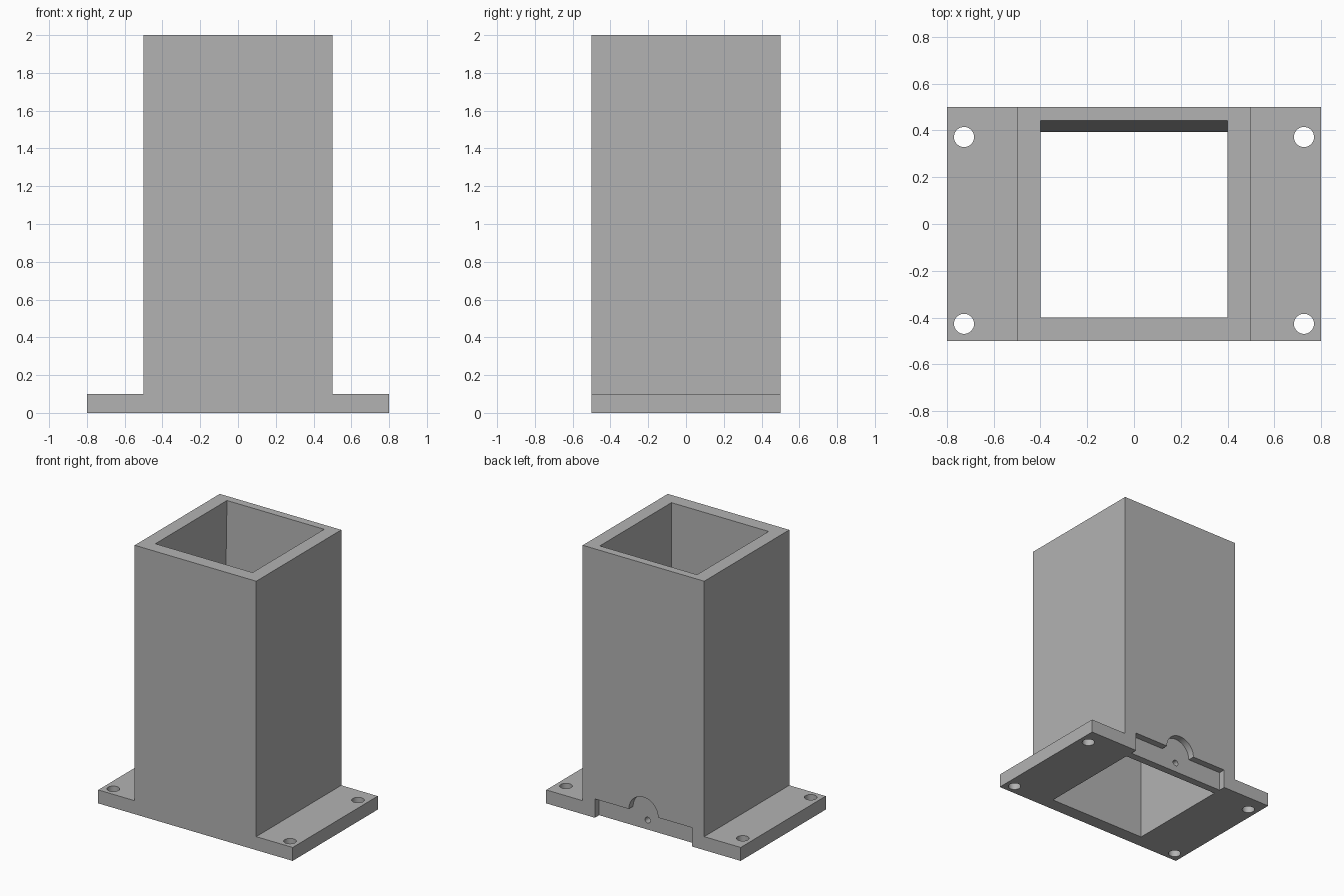
import bpy
import bmesh
from math import cos, sin, pi, radians
from mathutils import Vector

default_cube = bpy.data.objects.get("Cube")
if default_cube:
    bpy.data.objects.remove(default_cube, do_unlink=True)

grey = bpy.data.materials.new("plain_grey")
grey.use_nodes = True
GREY = (0.45, 0.45, 0.45, 1)
grey.diffuse_color = GREY
grey.node_tree.nodes["Principled BSDF"].inputs["Base Color"].default_value = GREY


def prism(name, points, along):
    """Extrude a closed ring of 3D points along a vector."""
    bm = bmesh.new()
    face = bm.faces.new([bm.verts.new(p) for p in points])
    moved = bmesh.ops.extrude_face_region(bm, geom=[face])["geom"]
    verts = [v for v in moved if isinstance(v, bmesh.types.BMVert)]
    bmesh.ops.translate(bm, verts=verts, vec=Vector(along))
    bmesh.ops.recalc_face_normals(bm, faces=bm.faces)
    mesh = bpy.data.meshes.new(name)
    bm.to_mesh(mesh)
    bm.free()
    mesh.materials.append(grey)
    obj = bpy.data.objects.new(name, mesh)
    bpy.context.collection.objects.link(obj)
    return obj


def arc(radius, start, end, steps):
    return [(radius * cos(start + (end - start) * i / steps),
             radius * sin(start + (end - start) * i / steps)) for i in range(steps + 1)]


def circle(radius, steps=32):
    return arc(radius, 0, 2 * pi, steps)[:-1]


def cut(target, cutter):
    cutter.hide_render = True
    mod = target.modifiers.new("cut", "BOOLEAN")
    mod.operation = "DIFFERENCE"
    mod.solver = "EXACT"
    mod.object = cutter
    bpy.context.view_layer.objects.active = target
    bpy.ops.object.modifier_apply(modifier=mod.name)
    bpy.data.objects.remove(cutter, do_unlink=True)


# Tower with flanged foot: an inverted T outline
half = [(0.8, 0), (0.8, 0.1), (0.5, 0.1), (0.5, 2)]
outline = half + [(-x, z) for x, z in reversed(half)]
tower = prism("flanged_tower", [(x, -0.5, z) for x, z in outline], (0, 1, 0))

# Square bore whose back wall leans outwards towards the top
bore = [(-0.4, -0.1), (0.392, -0.1), (0.444, 2.1), (-0.4, 2.1)]
cut(tower, prism("bore_cutter", [(-0.4, y, z) for y, z in bore], (0.8, 0, 0)))

# Shallow notch with a round arch at the foot of the back
arch = [(x, z + 0.14) for x, z in arc(0.12, 0, pi, 32)]
notch = [(0.4, -0.1), (0.4, 0.14)] + arch + [(-0.4, 0.14), (-0.4, -0.1)]
cut(tower, prism("notch_cutter", [(x, 0.45, z) for x, z in notch], (0, 0.2, 0)))

# Small cable hole through the thin back wall
cut(tower, prism("cable_hole_cutter",
                 [(x, 0.3, z + 0.07) for x, z in circle(0.022, 24)], (0, 0.3, 0)))

# Bolt holes in the flanges
for side in (-1, 1):
    for y in (-0.427, 0.372):
        ring = [(side * 0.727 + px, y + py, -0.1) for px, py in circle(0.043)]
        cut(tower, prism("bolt_hole_cutter", ring, (0, 0, 0.3)))

# Smooth hole walls, sharp edges elsewhere
bpy.ops.object.select_all(action="DESELECT")
tower.select_set(True)
bpy.context.view_layer.objects.active = tower
bpy.ops.object.shade_smooth_by_angle(angle=radians(30))
